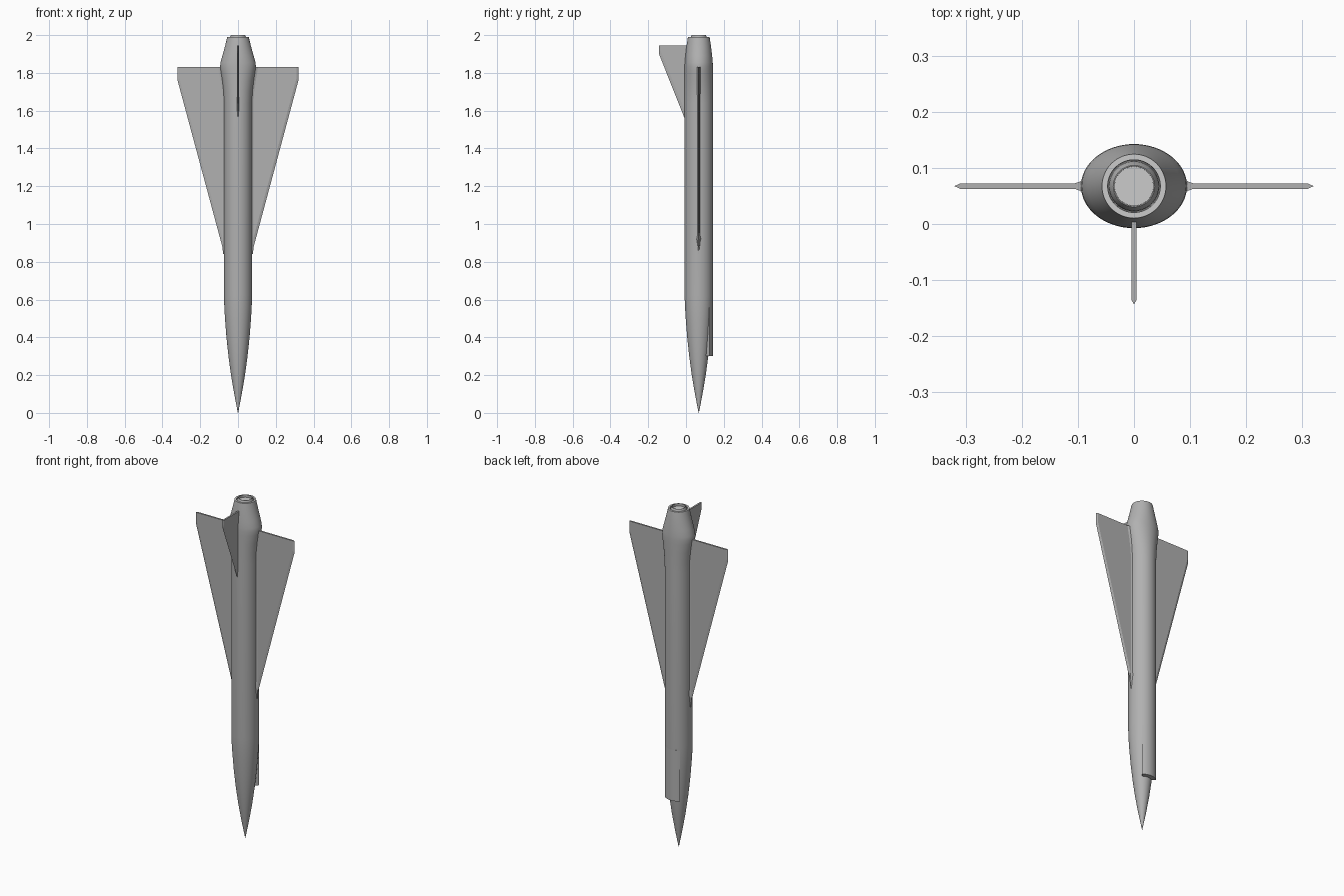
import bpy, bmesh, math

if "Cube" in bpy.data.objects:
    bpy.data.objects.remove(bpy.data.objects["Cube"])

CY = 0.0675   # height of the body axis in y
SEG = 64

dark = bpy.data.materials.new("dark_grey")
dark.diffuse_color = (0.44, 0.44, 0.44, 1)
dark.use_nodes = True
dark.node_tree.nodes["Principled BSDF"].inputs["Base Color"].default_value = dark.diffuse_color


def make(name, verts, faces, angle=30, mat=dark):
    me = bpy.data.meshes.new(name)
    me.from_pydata(verts, [], faces)
    bm = bmesh.new()
    bm.from_mesh(me)
    bmesh.ops.remove_doubles(bm, verts=bm.verts, dist=1e-6)
    bmesh.ops.recalc_face_normals(bm, faces=bm.faces)
    bm.to_mesh(me)
    bm.free()
    ob = bpy.data.objects.new(name, me)
    bpy.context.collection.objects.link(ob)
    if mat:
        me.materials.append(mat)
    bpy.ops.object.select_all(action='DESELECT')
    ob.select_set(True)
    bpy.context.view_layer.objects.active = ob
    bpy.ops.object.shade_smooth_by_angle(angle=math.radians(angle))
    return ob


def loft(name, rings, angle=30, mat=dark):
    """Skin a list of equal-length vertex rings and cap both ends."""
    n = len(rings[0])
    verts = [v for r in rings for v in r]
    faces = [(i * n + j, i * n + (j + 1) % n, (i + 1) * n + (j + 1) % n, (i + 1) * n + j)
             for i in range(len(rings) - 1) for j in range(n)]
    faces += [tuple(range(n)), tuple(range(len(verts) - n, len(verts)))]
    return make(name, verts, faces, angle, mat)


def ellipse(z, rx, ry):
    return [(rx * math.cos(2 * math.pi * k / SEG), CY + ry * math.sin(2 * math.pi * k / SEG), z)
            for k in range(SEG)]


def plate(name, edge, inner, t, place):
    """Thin surface: sharp outer edge on the mid plane, flat sides on the inner outline."""
    n = len(edge)
    verts = [place(u, z, 0) for u, z in edge]
    verts += [place(u, z, t) for u, z in inner] + [place(u, z, -t) for u, z in inner]
    faces = [tuple(range(n, 2 * n)), tuple(range(2 * n, 3 * n))]
    for i in range(n):
        j = (i + 1) % n
        faces += [(i, j, n + j, n + i), (i, j, 2 * n + j, 2 * n + i)]
    return make(name, verts, faces, 5)


# Body: pointed nose, straight tube, side flare, tapered tail
body = [(0.0, 0.0008, 0.0008), (0.1, 0.0200, 0.0200), (0.2, 0.0370, 0.0370),
        (0.3, 0.0505, 0.0505), (0.4, 0.0612, 0.0612), (0.5, 0.0690, 0.0690),
        (0.56, 0.0725, 0.0728), (0.62, 0.074, 0.075), (1.64, 0.074, 0.075),
        (1.70, 0.077, 0.075), (1.76, 0.084, 0.075), (1.81, 0.092, 0.075),
        (1.835, 0.0945, 0.0748), (1.855, 0.093, 0.074), (1.89, 0.083, 0.071),
        (1.94, 0.069, 0.065), (1.985, 0.058, 0.058), (1.99, 0.057, 0.057),
        (1.965, 0.046, 0.046)]
loft("fuselage", [ellipse(*s) for s in body])

# Pale rim closing the tail
rim = [(1.965, 0.057), (1.991, 0.057), (1.991, 0.047), (1.966, 0.046)]
loft("tail_rim", [ellipse(z, r, r) for z, r in rim], mat=None)

# Dark exhaust nozzle with a pale disc inside it
nozzle = [(1.95, 0.046), (1.985, 0.044), (2.0, 0.037), (2.0, 0.035), (1.98, 0.035)]
loft("exhaust_nozzle", [ellipse(z, r, r) for z, r in nozzle])
loft("exhaust_disc", [ellipse(z, 0.0348, 0.0348) for z in (1.975, 1.985)], mat=None)

# Belly scoop: a sector of the tube carried forward under the nose
arc = [math.radians(50 + 80 * k / 16) for k in range(17)]


def sector(z, r_in, r_out):
    pts = [(r_out * math.cos(a), CY + r_out * math.sin(a), z) for a in arc]
    return pts + [(r_in * math.cos(a), CY + r_in * math.sin(a), z) for a in reversed(arc)]


loft("belly_scoop", [sector(0.30, 0.049, 0.0748), sector(0.60, 0.049, 0.0748)])

# Wings and their root fillets, one per side
wing_edge = [(0.04, 0.72), (0.32, 1.76), (0.32, 1.83), (0.04, 1.83)]
wing_inner = [(0.04, 0.77), (0.31, 1.773), (0.31, 1.83), (0.04, 1.83)]
# fillet stations: z, body half-width, fillet half-height
root = [(0.84, 0.066, 0.001), (0.92, 0.073, 0.015), (0.94, 0.073, 0.010),
        (1.64, 0.073, 0.010), (1.70, 0.076, 0.011), (1.76, 0.083, 0.012),
        (1.81, 0.091, 0.013), (1.83, 0.0935, 0.013)]
for side, s in (("right", 1), ("left", -1)):
    plate(side + "_wing", wing_edge, wing_inner, 0.0048,
          lambda u, z, t: (s * u, CY + t, z))
    rings = []
    for z, x, h in root:
        half = [(x - 0.006, h), (x + 0.004, h * 0.6), (x + 0.013, h * 0.35)]
        sec = half + [(a, -b) for a, b in reversed(half)]
        rings.append([(s * a, CY + b, z) for a, b in sec])
    loft(side + "_wing_fillet", rings)

# Tail fin on the upper side
fin_edge = [(-0.03, 1.465), (0.143, 1.90), (0.143, 1.945), (-0.03, 1.945)]
fin_inner = [(-0.03, 1.51), (0.135, 1.918), (0.135, 1.945), (-0.03, 1.945)]
plate("tail_fin", fin_edge, fin_inner, 0.0048, lambda u, z, t: (t, -u, z))
